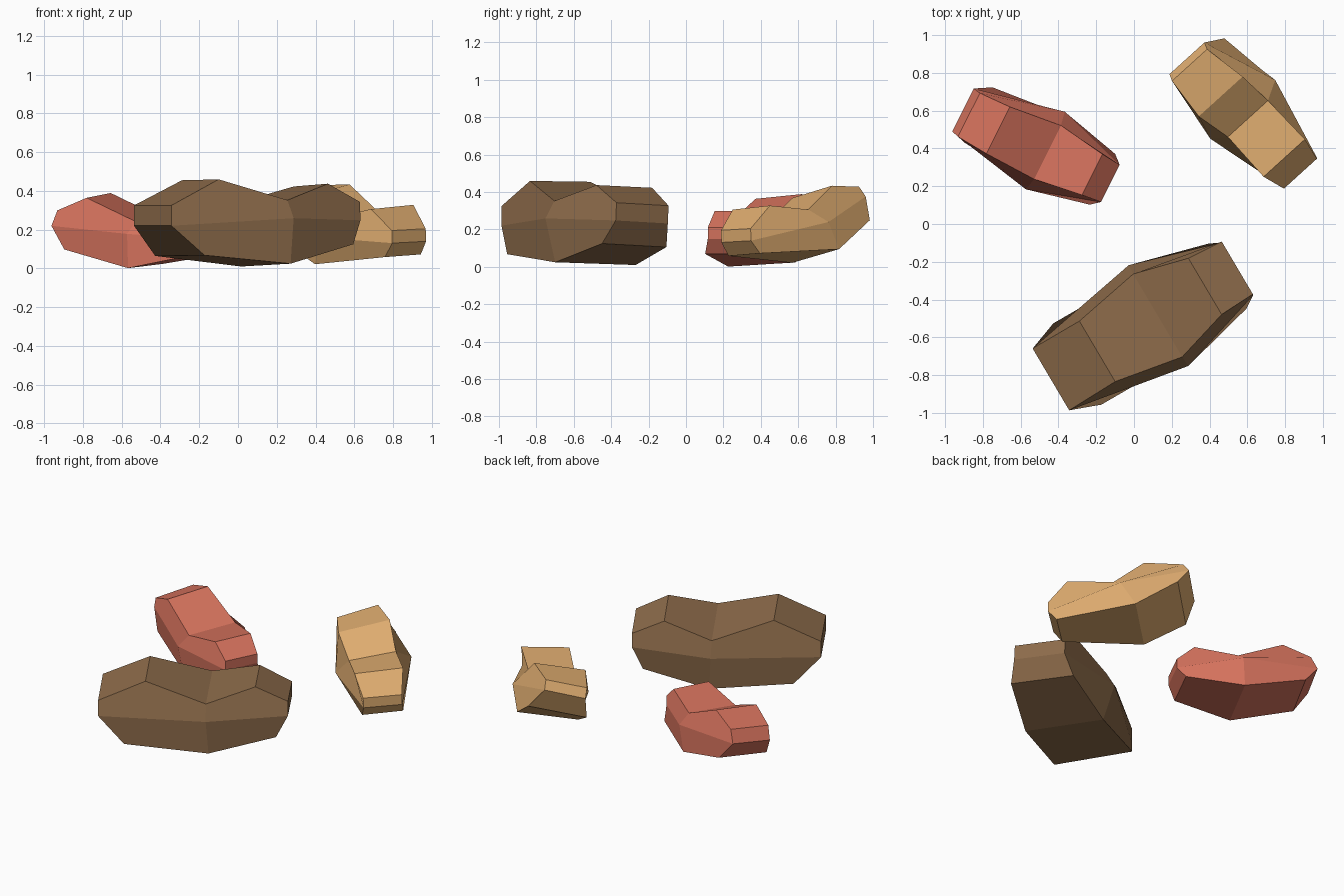
import bpy, bmesh
from math import sin, cos, radians
from mathutils import Vector

ENDS = 0.22  # height about which each section rolls


def bean_chunk(name, centre, heading, rolls, color, outline):
    """Kidney-shaped low-poly chunk. outline: (along, height, half width),
    ten loop points clockwise from the left tip, then the side bulge."""
    u = Vector((cos(radians(heading)), sin(radians(heading)), 0))
    v = Vector((-u.y, u.x, 0))
    length = outline[6][0] - outline[0][0]
    bm = bmesh.new()
    sides = []
    for sign in (-1, 1):
        row = []
        for s, z, w in outline:
            f = (s - outline[0][0]) / length
            r = rolls[0] * (1 - f) + rolls[1] * f
            h = z - ENDS
            t = sign * w * cos(r) - h * sin(r)
            up = ENDS + sign * w * sin(r) + h * cos(r)
            p = Vector((centre[0], centre[1], up)) + u * s + v * t
            row.append(bm.verts.new(p))
        sides.append(row)
    near, far = sides
    # band around the outline
    for i in range(10):
        j = (i + 1) % 10
        bm.faces.new((near[i], near[j], far[j], far[i]))
    # bulging flanks
    for row in sides:
        for idx in ((0, 1, 2, 3, 10), (10, 3, 4, 5, 6), (0, 10, 8, 9), (10, 6, 7, 8)):
            bm.faces.new([row[i] for i in idx])
    bmesh.ops.recalc_face_normals(bm, faces=bm.faces)
    mesh = bpy.data.meshes.new(name)
    bm.to_mesh(mesh)
    bm.free()
    mat = bpy.data.materials.new(name + "_color")
    mat.diffuse_color = (*color, 1)
    mesh.materials.append(mat)
    obj = bpy.data.objects.new(name, mesh)
    bpy.context.collection.objects.link(obj)


# large brown chunk at the front
bean_chunk("brown_chunk", (0.055, -0.53), 30.6, (0, -0.05), (0.27, 0.15, 0.07), [
    (-0.575, 0.22, 0.19), (-0.575, 0.325, 0.19), (-0.288, 0.457, 0.186),
    (0.084, 0.345, 0.255), (0.378, 0.43, 0.173), (0.575, 0.335, 0.162),
    (0.575, 0.24, 0.162), (0.506, 0.115, 0.20), (0.10, 0.017, 0.25),
    (-0.413, 0.066, 0.25), (0.087, 0.25, 0.31)])

# red chunk at the back left
bean_chunk("red_chunk", (-0.515, 0.41), -26.6, (0.12, 0), (0.67, 0.17, 0.11), [
    (-0.436, 0.235, 0.128), (-0.396, 0.315, 0.13), (-0.221, 0.377, 0.139),
    (0.065, 0.25, 0.159), (0.329, 0.30, 0.121), (0.436, 0.21, 0.11),
    (0.436, 0.15, 0.11), (0.389, 0.07, 0.15), (0.036, 0.012, 0.2),
    (-0.35, 0.115, 0.165), (0.05, 0.19, 0.23)])

# tan chunk at the back right
bean_chunk("tan_chunk", (0.593, 0.583), -47.8, (0.28, 0.04), (0.73, 0.41, 0.16), [
    (-0.428, 0.345, 0.13), (-0.392, 0.40, 0.13), (-0.158, 0.405, 0.16),
    (0.026, 0.285, 0.145), (0.309, 0.317, 0.148), (0.428, 0.20, 0.118),
    (0.428, 0.135, 0.118), (0.374, 0.065, 0.125), (-0.12, 0.055, 0.19),
    (-0.373, 0.20, 0.185), (-0.029, 0.20, 0.235)])
